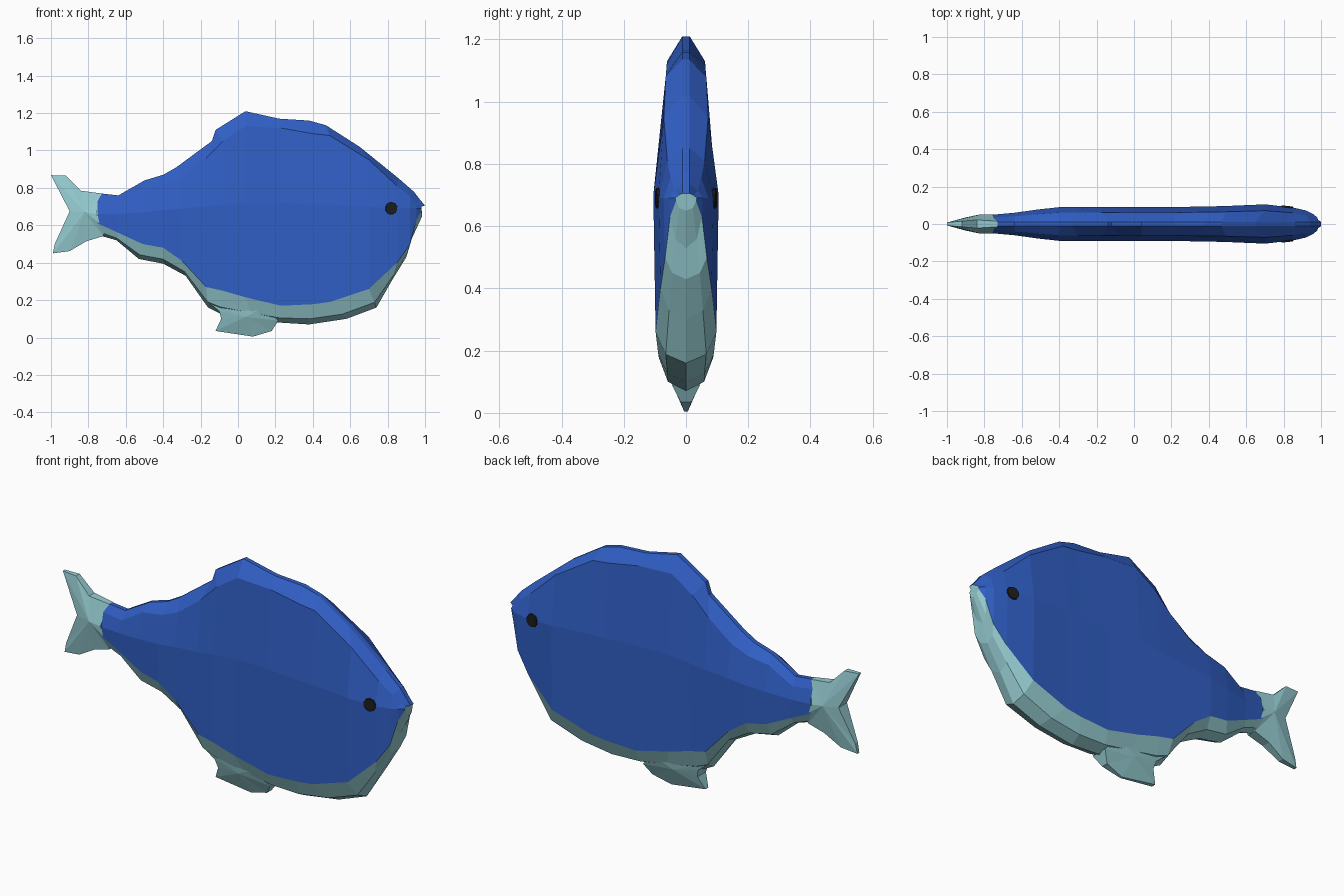
import bpy, bmesh, math
from mathutils import Matrix

if "Cube" in bpy.data.objects:
    bpy.data.objects.remove(bpy.data.objects["Cube"])


def material(name, rgb):
    m = bpy.data.materials.new(name)
    m.diffuse_color = (*rgb, 1)
    m.use_nodes = True
    m.node_tree.nodes["Principled BSDF"].inputs["Base Color"].default_value = m.diffuse_color
    return m


BLUE = material("deep blue", (0.03, 0.114, 0.56))
TEAL = material("pale teal", (0.305, 0.61, 0.645))
BLACK = material("black", (0.012, 0.012, 0.012))


def finish(name, bm, *mats):
    bmesh.ops.recalc_face_normals(bm, faces=bm.faces)
    me = bpy.data.meshes.new(name)
    bm.to_mesh(me)
    bm.free()
    for m in mats:
        me.materials.append(m)
    ob = bpy.data.objects.new(name, me)
    bpy.context.collection.objects.link(ob)
    return ob


# Body stations: x, half width, spine z, ridge x, ridge z, upper crease z,
# colour line z, keel x, keel z
STATIONS = [
    (-.75, .050, .66, -.73, .77, .73, .61, -.72, .54),
    (-.64, .060, .66, -.64, .76, .72, .56, -.65, .52),
    (-.51, .078, .67, -.50, .84, .80, .50, -.53, .42),
    (-.40, .090, .68, -.40, .87, .82, .48, -.40, .395),
    (-.30, .090, .69, -.33, .91, .86, .41, -.28, .33),
    (-.17, .090, .70, -.14, 1.05, .96, .27, -.16, .16),
    (-.08, .090, .71, -.12, 1.11, 1.05, .25, -.10, .13),
    (.04, .090, .72, .04, 1.21, 1.13, .215, .08, .10),
    (.23, .091, .72, .22, 1.17, 1.12, .17, .22, .08),
    (.40, .094, .71, .38, 1.16, 1.09, .178, .38, .07),
    (.49, .096, .71, .47, 1.135, 1.08, .19, .58, .10),
    (.70, .105, .70, .65, 1.02, .95, .26, .74, .16),
    (.85, .088, .69, .86, .85, .81, .40, .82, .30),
    (.92, .072, .69, .94, .78, .755, .50, .90, .43),
    (.955, .055, .69, .975, .735, .715, .63, .93, .53),
    (.98, .035, .69, 1.0, .705, .70, .68, .985, .65),
]

bm = bmesh.new()
rings = []
for x, w, sz, tx, tz, ti, bi, bx, bz in STATIONS:
    half = [(tx, .012, tz), (x, .68 * w, ti), (x, w, sz), (x, .93 * w, bi),
            (bx + .25 * (x - bx), .62 * w, bz + .28 * (bi - bz))]
    ring = [(a, -b, c) for a, b, c in half] + [(bx, 0, bz)] + half[::-1]
    rings.append([bm.verts.new(p) for p in ring])
n = len(rings[0])
for r, s in zip(rings, rings[1:]):
    for k in range(n):
        f = bm.faces.new((r[k], r[(k + 1) % n], s[(k + 1) % n], s[k]))
        f.material_index = 1 if 3 <= k <= 6 else 0      # belly band below colour line
for end in (rings[0], rings[-1]):
    bm.faces.new(end).material_index = 1
finish("body", bm, BLUE, TEAL)


# Fins: outline of (x, z, half thickness) with a thicker middle point
def fin(name, outline, centre):
    bm = bmesh.new()
    loops = [[bm.verts.new((x, s * t, z)) for x, z, t in outline] for s in (-1, 1)]
    mids = [bm.verts.new((centre[0], s * centre[2], centre[1])) for s in (-1, 1)]
    for i in range(len(outline)):
        j = (i + 1) % len(outline)
        bm.faces.new((loops[0][i], loops[0][j], loops[1][j], loops[1][i]))
        for lp, mid in zip(loops, mids):
            bm.faces.new((lp[i], lp[j], mid))
    finish(name, bm, TEAL)


fin("tail_fin", [(-.73, .77, .015), (-.84, .785, .022), (-.92, .865, .015), (-1, .868, .008),
                 (-.90, .675, .035), (-.98, .50, .01), (-.99, .45, .008), (-.90, .462, .015),
                 (-.81, .515, .022), (-.72, .542, .025), (-.71, .59, .046), (-.757, .66, .05)],
    (-.82, .67, .052))
fin("belly_fin", [(-.16, .19, .05), (-.10, .14, .045), (-.09, .10, .035), (-.12, .035, .012),
                  (.08, .005, .006), (.18, .035, .018), (.215, .09, .045), (.15, .17, .07)],
    (.04, .11, .052))

# Eyes: thin ten-sided plates following the cheek
for side, label in ((-1, "right"), (1, "left")):
    bm = bmesh.new()
    bmesh.ops.create_cone(bm, cap_ends=True, segments=10, radius1=.034, radius2=.032, depth=.009)
    tilt = Matrix.Rotation(side * math.radians(-6.5), 4, 'Z')
    turn = Matrix.Rotation(side * math.radians(-90), 4, 'X')
    bm.transform(Matrix.Translation((.82, side * .092, .69)) @ tilt @ turn)
    finish(label + "_eye", bm, BLACK)
